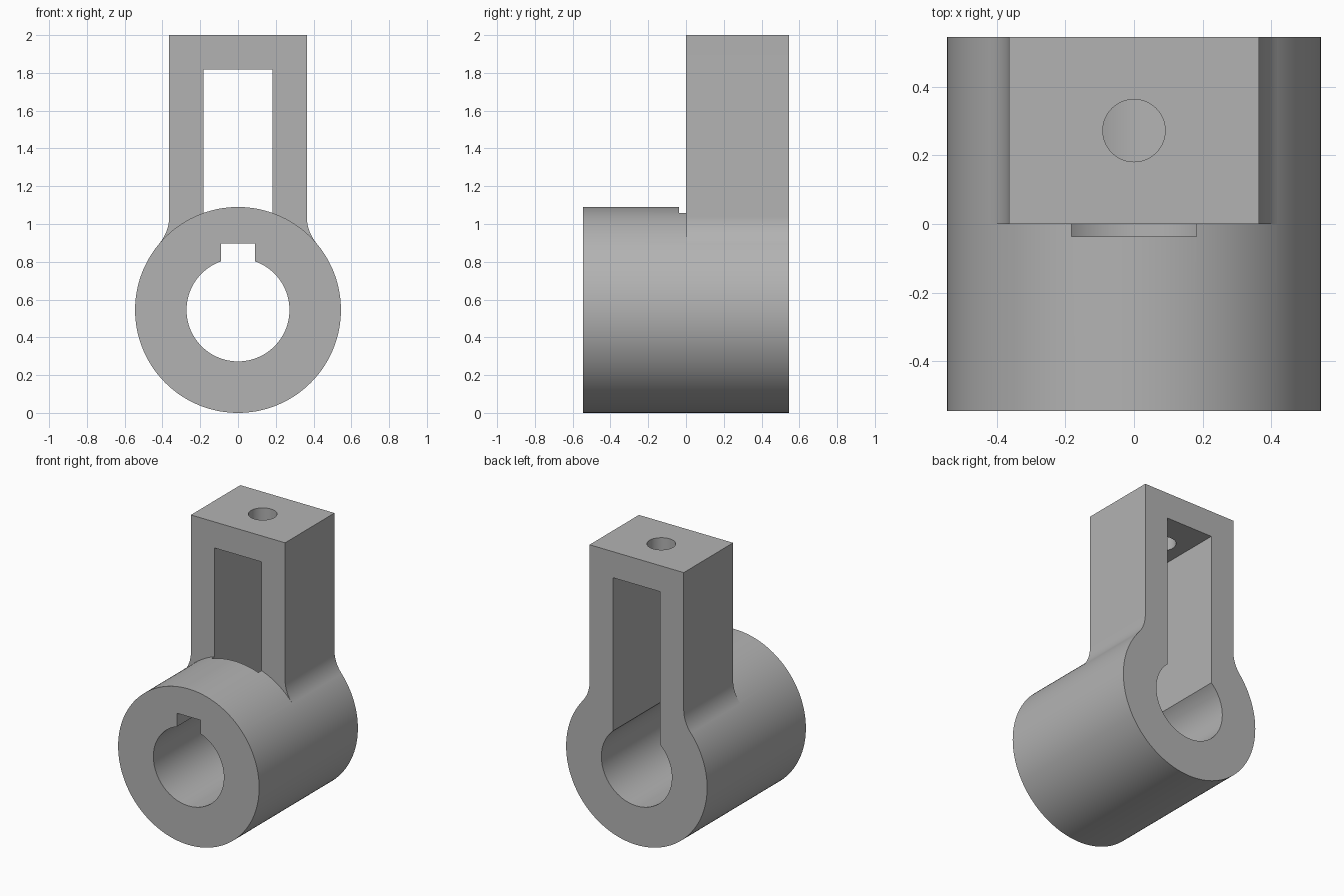
import bpy, bmesh, math
from mathutils import Vector

if "Cube" in bpy.data.objects:
    bpy.data.objects.remove(bpy.data.objects["Cube"], do_unlink=True)

R = 0.545          # hub radius, hub centre height and half length
BORE = R / 2
ARM = 0.364        # half width of the upright
SLOT = 0.182       # half width of the slot
FILLET = 0.227     # blend between upright and hub

grey = bpy.data.materials.new("plain grey")
grey.diffuse_color = (0.45, 0.45, 0.45, 1)
grey.use_nodes = True
grey.node_tree.nodes["Principled BSDF"].inputs["Base Color"].default_value = grey.diffuse_color


def arc(cx, cz, r, a, b, n):
    return [(cx + r * math.cos(a + (b - a) * i / n),
             cz + r * math.sin(a + (b - a) * i / n)) for i in range(n + 1)]


def extrude(name, outline, y0, y1):
    """Solid with an x-z outline running from y0 to y1."""
    bm = bmesh.new()
    face = bm.faces.new([bm.verts.new((x, y0, z)) for x, z in outline])
    moved = bmesh.ops.extrude_face_region(bm, geom=[face])["geom"]
    bmesh.ops.translate(bm, vec=Vector((0, y1 - y0, 0)),
                        verts=[v for v in moved if isinstance(v, bmesh.types.BMVert)])
    bmesh.ops.recalc_face_normals(bm, faces=bm.faces)
    mesh = bpy.data.meshes.new(name)
    bm.to_mesh(mesh)
    bm.free()
    obj = bpy.data.objects.new(name, mesh)
    bpy.context.collection.objects.link(obj)
    mesh.materials.append(grey)
    return obj


def box(half, z0, z1):
    return [(-half, z0), (half, z0), (half, z1), (-half, z1)]


def combine(target, tool, operation):
    bpy.context.view_layer.objects.active = target
    mod = target.modifiers.new(tool.name, "BOOLEAN")
    mod.operation, mod.object, mod.solver = operation, tool, "EXACT"
    bpy.ops.object.modifier_apply(modifier=mod.name)
    bpy.data.objects.remove(tool, do_unlink=True)


# Hub
bracket = extrude("slotted_bracket", arc(0, R, R, 0, math.tau, 144)[:-1], -R, R)

# Upright, flaring tangentially into the hub
cx = ARM + FILLET
rise = math.sqrt((R + FILLET) ** 2 - cx ** 2)
side = [(0.2, R + 0.1)] + arc(cx, R + rise, FILLET, math.pi + math.atan2(rise, cx), math.pi, 16)
side.append((ARM, 2))
outline = side + [(-x, z) for x, z in reversed(side)]
combine(bracket, extrude("upright", outline, 0, R), "UNION")

# Bore, keyway and slot
combine(bracket, extrude("bore", arc(0, R, BORE, 0, math.tau, 96)[:-1], -1, 1), "DIFFERENCE")
combine(bracket, extrude("slot", box(SLOT, R, 2 - SLOT), -0.036, 1), "DIFFERENCE")
combine(bracket, extrude("keyway", box(0.091, R, 0.896), -1, 0.1), "DIFFERENCE")

# Screw hole down through the top
bpy.ops.mesh.primitive_cylinder_add(vertices=64, radius=0.091, depth=0.4, location=(0, BORE, 1.95))
hole = bpy.context.object
hole.name = "screw_hole"
hole.data.materials.append(grey)
combine(bracket, hole, "DIFFERENCE")

bpy.ops.object.select_all(action="DESELECT")
bracket.select_set(True)
bpy.context.view_layer.objects.active = bracket
bpy.ops.object.shade_smooth_by_angle(angle=math.radians(25))
